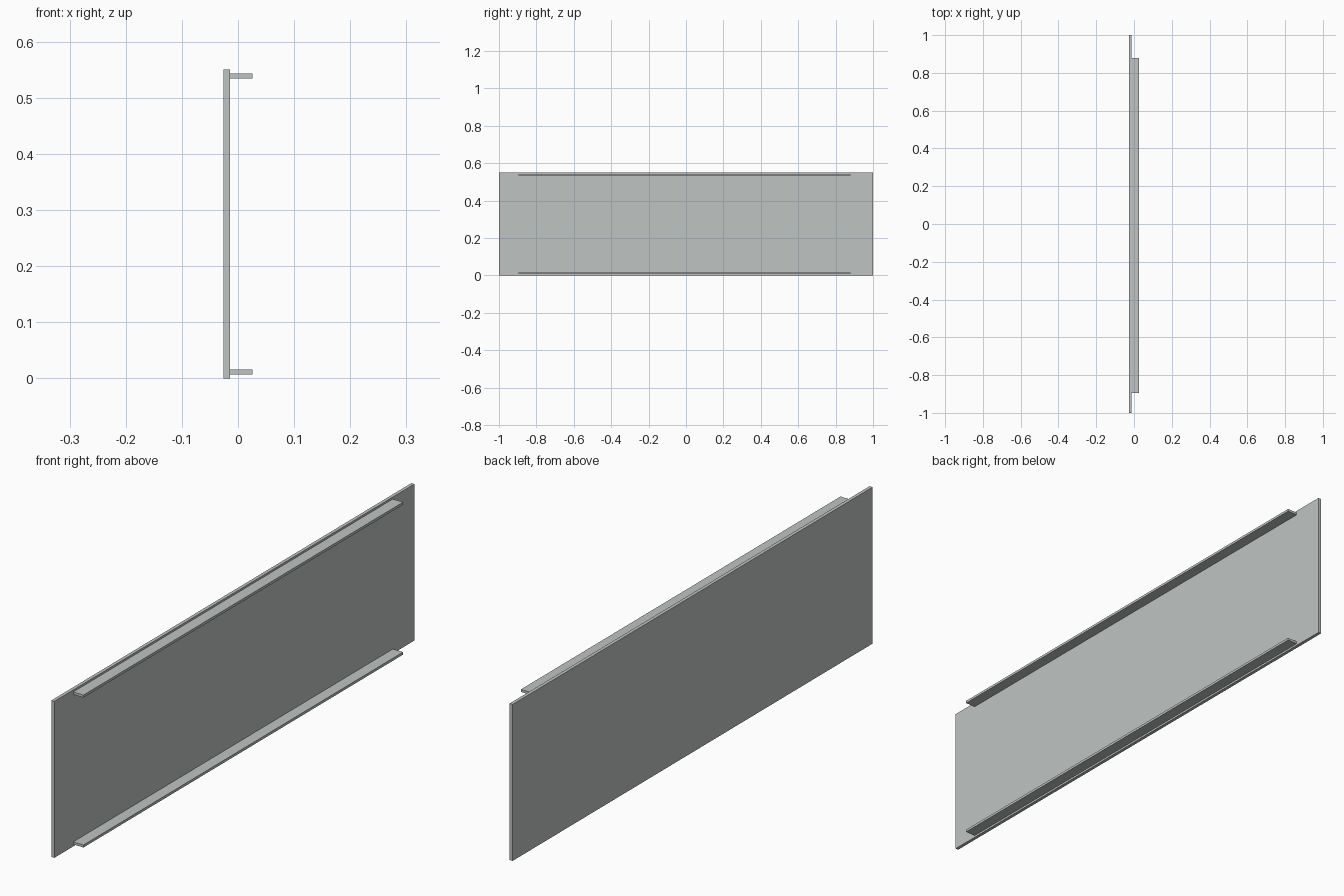
import bpy

if "Cube" in bpy.data.objects:
    bpy.data.objects.remove(bpy.data.objects["Cube"])

# Single painted-metal colour
grey = bpy.data.materials.new("light_grey")
grey.diffuse_color = (0.52, 0.55, 0.54, 1.0)
grey.use_nodes = True
grey.node_tree.nodes["Principled BSDF"].inputs["Base Color"].default_value = grey.diffuse_color


def box(name, lo, hi):
    """Axis-aligned box between two corners."""
    centre = [(a + b) / 2 for a, b in zip(lo, hi)]
    bpy.ops.mesh.primitive_cube_add(size=1, location=centre)
    ob = bpy.context.object
    ob.name = name
    ob.scale = [b - a for a, b in zip(lo, hi)]
    bpy.ops.object.transform_apply(location=False, rotation=False, scale=True)
    ob.data.materials.append(grey)
    return ob


HEIGHT = 0.55
BACK, FACE, FRONT = -0.026, -0.014, 0.026

# Upright flat panel
box("panel", (BACK, -1, 0), (FACE, 1, HEIGHT))

# Two thin ledges, mirrored about mid height
z0, z1 = 0.007, 0.016
box("lower_ledge", (FACE, -0.895, z0), (FRONT, 0.88, z1))
box("upper_ledge", (FACE, -0.895, HEIGHT - z1), (FRONT, 0.88, HEIGHT - z0))
